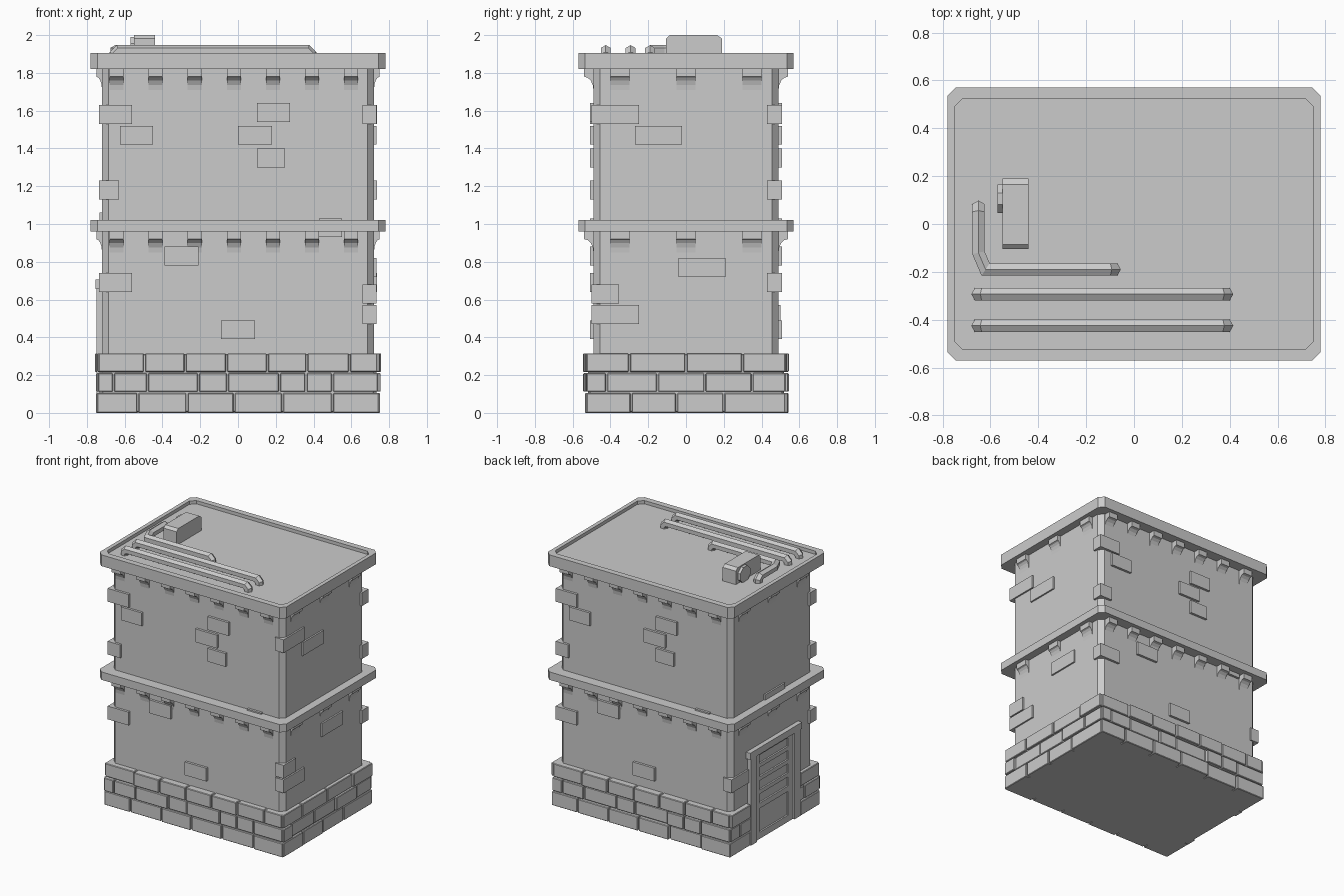
import bpy, bmesh, math, random
from mathutils import Vector, Matrix

if "Cube" in bpy.data.objects:
    bpy.data.objects.remove(bpy.data.objects["Cube"])

random.seed(4)


def finish(name, bm):
    bmesh.ops.recalc_face_normals(bm, faces=bm.faces)
    me = bpy.data.meshes.new(name)
    bm.to_mesh(me)
    bm.free()
    ob = bpy.data.objects.new(name, me)
    bpy.context.collection.objects.link(ob)
    return ob


def box(bm, x0, x1, y0, y1, z0, z1):
    m = Matrix.LocRotScale(Vector(((x0 + x1) / 2, (y0 + y1) / 2, (z0 + z1) / 2)),
                           None, Vector((x1 - x0, y1 - y0, z1 - z0)))
    bmesh.ops.create_cube(bm, size=1, matrix=m)


def octagon(x, y, c):
    return [(x, -y + c), (x, y - c), (x - c, y), (-x + c, y),
            (-x, y - c), (-x, -y + c), (-x + c, -y), (x - c, -y)]


def loft(bm, rings):
    vs = [[bm.verts.new(p) for p in r] for r in rings]
    for a, b in zip(vs, vs[1:]):
        for i in range(len(a)):
            j = (i + 1) % len(a)
            bm.faces.new((a[i], a[j], b[j], b[i]))
    bm.faces.new(vs[0][::-1])
    bm.faces.new(vs[-1])


def slab(name, *levels):
    bm = bmesh.new()
    loft(bm, [[(px, py, z) for px, py in octagon(x, y, c)] for x, y, c, z in levels])
    return finish(name, bm)


# Tower body, ledge and roof tray
slab("wall_body", (.72, .49, .035, 0), (.72, .49, .035, 1.84))
slab("middle_ledge", (.78, .57, .035, .96), (.78, .57, .035, 1.02))
slab("roof_tray", (.78, .57, .035, 1.82), (.78, .57, .035, 1.905),
     (.75, .525, .035, 1.905), (.75, .525, .035, 1.88))


# Faces are described in front-wall coordinates (u along wall, d outward), then turned
def side_matrix(side):
    return Matrix.Rotation({"front": 0, "right": 90, "back": 180, "left": 270}[side] * math.pi / 180, 4, 'Z')


DEPTH = {"front": .49, "back": .49, "right": .72, "left": .72}


def place(name, bm, side):
    bm.transform(side_matrix(side))
    return finish(side + "_" + name, bm)


# Curved corbels below both ledges
def corbels(side, centres, w):
    bm = bmesh.new()
    d = DEPTH[side]
    out = .05 if d < .6 else .03
    for top in (.965, 1.825):
        prof = [(d - .02, top), (d + out, top), (d + out, top - .045)]
        for k in range(1, 5):
            a = k / 4 * math.pi / 2
            prof.append((d + out * (1 - math.sin(a)), top - .115 + .07 * (1 - (1 - math.cos(a)))))
        prof.append((d - .02, top - .115))
        for c in centres:
            loft(bm, [[(c + s * w / 2, -p, z) for p, z in prof] for s in (-1, 1)])
    place("corbels", bm, side)


for s in ("front", "back"):
    corbels(s, [-.643 + i * .207 for i in range(7)], .075)
for s in ("right", "left"):
    corbels(s, [-.35, 0, .35], .1)


# Scattered raised bricks: (start, end, bottom, height 0.1)
def wall_bricks(side, bricks):
    bm = bmesh.new()
    d = DEPTH[side]
    t = .018 if d < .6 else .012
    for u0, u1, z in bricks:
        inner = d - (.06 if abs(u0) > .7 or abs(u0) == .5 else .02)
        box(bm, u0, u1, -d - t, -inner, z, z + .1)
    place("raised_bricks", bm, side)


long_wall = [(-.735, -.56, 1.53), (-.625, -.45, 1.42), (0, .18, 1.42), (.1, .275, 1.54),
             (.1, .25, 1.3), (-.735, -.63, 1.13), (-.735, -.56, .64), (-.39, -.21, .78),
             (-.09, .09, .39), (.43, .55, .93)]
wall_bricks("front", long_wall)
wall_bricks("back", long_wall)
wall_bricks("right", [(-.5, -.25, 1.53), (-.27, -.02, 1.42), (-.04, .21, .72),
                      (-.5, -.355, .58), (-.5, -.25, .47)])
wall_bricks("left", [(-.5, -.26, .47), (-.1, .14, .96)])

# Three courses of base bricks
LONG = [[-.75, -.53, -.27, -.02, .235, .5, .75],
        [-.745, -.66, -.48, -.21, -.055, .22, .36, .5, .745],
        [-.74, -.495, -.28, -.06, .155, .365, .59, .74]]
SHORT = [[-.53, -.29, -.05, .2, .53], [-.53, -.42, -.15, .1, .35, .53], [-.53, -.3, 0, .3, .53]]
for side in DEPTH:
    bm = bmesh.new()
    d = DEPTH[side]
    wide = d < .6
    for row in range(3):
        edges = (LONG if wide else SHORT)[row]
        z0, z1 = ((0, .105), (.112, .21), (.217, .315))[row]
        for a, b in zip(edges, edges[1:]):
            out = random.uniform(.038, .056) if wide else random.uniform(.022, .038)
            spans = [(a, b)]
            if side == "left":      # leave the doorway open
                spans = [(a, min(b, -.29)), (max(a, .29), b)]
            for u0, u1 in spans:
                if u1 - u0 > .02:
                    box(bm, u0 + .004, u1 - .004, -d - out, -d + .03, z0, z1)
    # mortar behind the bricks
    m = .028 if wide else .014
    e = .72 if wide else .51
    for u0, u1 in ([(-e, -.29), (.29, e)] if side == "left" else [(-e, e)]):
        box(bm, u0, u1, -d - m, -d + .02, .005, .31)
    ob = place("base_bricks", bm, side)
    bev = ob.modifiers.new("worn_edges", 'BEVEL')
    bev.width, bev.segments = .004, 1

# Door on the left wall: frame, leaf, rails
bm = bmesh.new()
for s in (-1, 1):
    u = sorted((s * .225, s * .295))
    box(bm, u[0], u[1], -.75, -.68, 0, .66)
box(bm, -.31, .31, -.755, -.68, .655, .705)
place("door_frame", bm, "left")
bm = bmesh.new()
box(bm, -.23, .23, -.724, -.69, 0, .66)
for s in (-1, 1):
    u = sorted((s * .17, s * .23))
    box(bm, u[0], u[1], -.736, -.69, 0, .66)
for z0, z1 in ((0, .05), (.23, .27), (.34, .37), (.44, .47), (.54, .57), (.635, .66)):
    box(bm, -.18, .18, -.736, -.69, z0, z1)
place("door_leaf", bm, "left")


# Six-sided roof pipes swept along a path with mitred joints
def pipe(name, path, r=.03):
    pts = [Vector(p) for p in path]
    rings = []
    d0 = (pts[1] - pts[0]).normalized()
    h = (pts[2] - pts[1]).normalized()
    side = Vector((-h.y, h.x, 0)).normalized()
    up = d0.cross(side)
    ring = [pts[0] + r * (math.cos(k * math.pi / 3) * up + math.sin(k * math.pi / 3) * side) for k in range(6)]
    rings.append(ring)
    for i in range(1, len(pts)):
        d = (pts[i] - pts[i - 1]).normalized()
        n = (d + (pts[i + 1] - pts[i]).normalized()).normalized() if i < len(pts) - 1 else d
        ring = [p + d * ((pts[i] - p).dot(n) / d.dot(n)) for p in ring]
        rings.append(ring)
    bm = bmesh.new()
    loft(bm, rings)
    finish(name, bm)


Z = 1.917
for i, y in enumerate((-.425, -.293)):
    pipe("roof_pipe_%d" % (i + 1), [(-.65, y, 1.87), (-.65, y, 1.897), (-.63, y, Z),
                                    (.365, y, Z), (.385, y, 1.897), (.385, y, 1.87)])
pipe("roof_pipe_bent", [(-.65, .068, 1.87), (-.65, .068, 1.897), (-.65, .045, Z), (-.65, -.12, Z),
                        (-.62, -.19, Z), (-.105, -.19, Z), (-.085, -.19, 1.897), (-.085, -.19, 1.87)])

# Rooftop vent box with octagonal fan cover
bm = bmesh.new()
prof = [(-.105, 1.87), (.19, 1.87), (.19, 1.982), (.165, 2), (-.085, 2), (-.105, 1.982)]
loft(bm, [[(x, y, z) for y, z in prof] for x in (-.55, -.44)])
finish("vent_box", bm)
bm = bmesh.new()
m = Matrix.Translation((-.555, .105, 1.932)) @ Matrix.Rotation(math.pi / 2, 4, 'Y') @ Matrix.Rotation(math.pi / 8, 4, 'Z')
bmesh.ops.create_cone(bm, cap_ends=True, segments=8, radius1=.064, radius2=.064, depth=.03, matrix=m)
finish("vent_fan_cover", bm)
